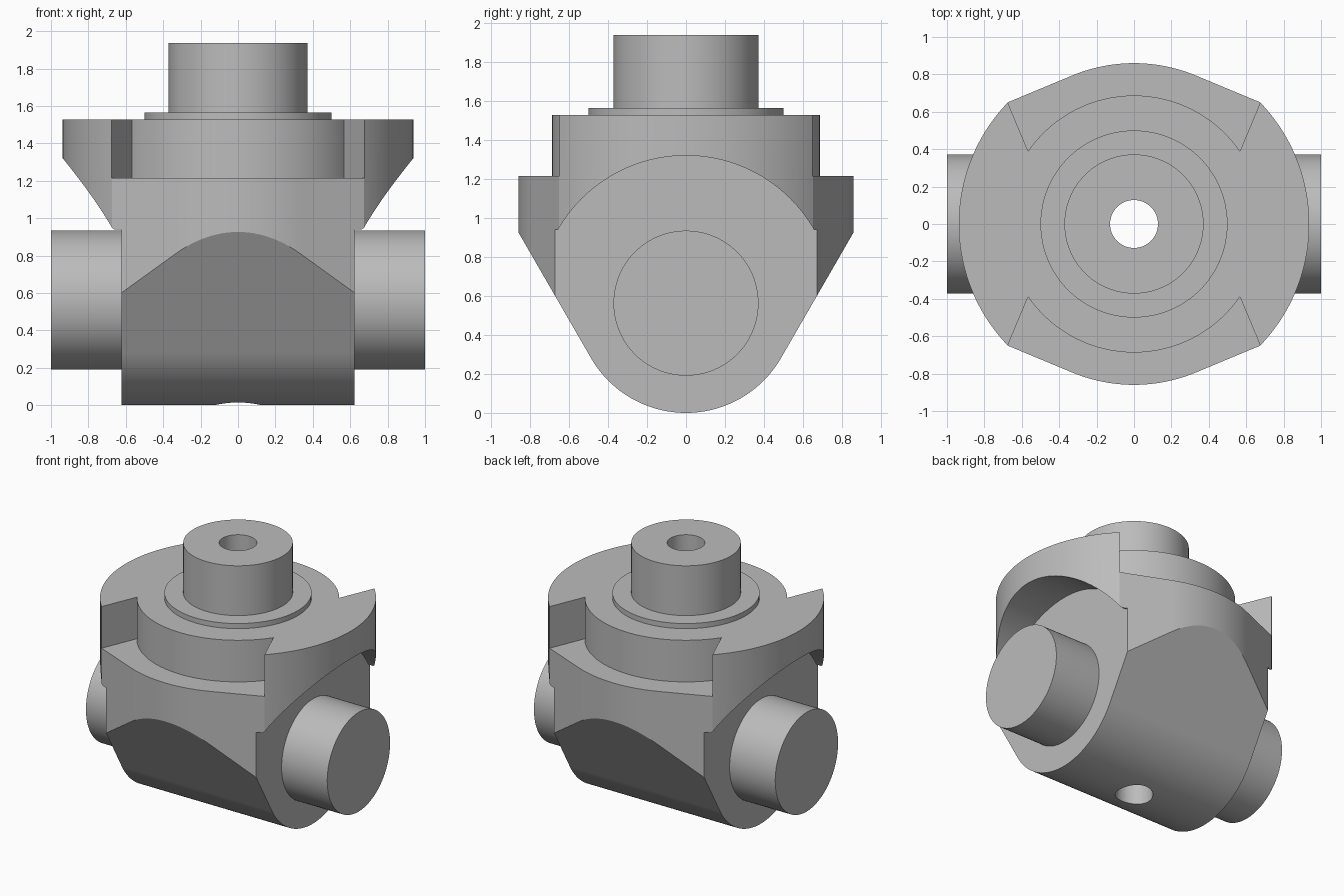
import bpy, bmesh
from math import sin, cos, radians
from mathutils import Vector

cube = bpy.data.objects.get("Cube")
if cube:
    bpy.data.objects.remove(cube, do_unlink=True)

AXIS_Z = 0.563      # height of the side pin axis
LOBE_R = 0.563      # radius of the rounded underside
CHEEK_X = 0.622     # flat side faces
DECK_Z = 1.527      # top of the body

grey = bpy.data.materials.new("steel grey")
grey.use_nodes = True
grey.diffuse_color = (0.5, 0.5, 0.5, 1)
grey.node_tree.nodes["Principled BSDF"].inputs["Base Color"].default_value = (0.5, 0.5, 0.5, 1)


def arc(r, a0, a1, n, cy=0.0):
    """Points on an arc, angles in degrees."""
    angles = [radians(a0 + (a1 - a0) * i / n) for i in range(n + 1)]
    return [(r * cos(a), cy + r * sin(a)) for a in angles]


def circle(r, cy=0.0, n=96):
    return arc(r, 0, 360, n, cy)[:-1]


def prism(name, outline, axis, lo, hi):
    """Extrude an outline: (x, y) along Z, or (y, z) along X."""
    bm = bmesh.new()
    place = (lambda p: (p[0], p[1], lo)) if axis == "Z" else (lambda p: (lo, p[0], p[1]))
    face = bm.faces.new([bm.verts.new(place(p)) for p in outline])
    top = bmesh.ops.extrude_face_region(bm, geom=[face])["geom"]
    shift = Vector((0, 0, hi - lo) if axis == "Z" else (hi - lo, 0, 0))
    bmesh.ops.translate(bm, vec=shift, verts=[v for v in top if isinstance(v, bmesh.types.BMVert)])
    bmesh.ops.recalc_face_normals(bm, faces=bm.faces)
    mesh = bpy.data.meshes.new(name)
    bm.to_mesh(mesh)
    bm.free()
    mesh.materials.append(grey)
    ob = bpy.data.objects.new(name, mesh)
    bpy.context.collection.objects.link(ob)
    return ob


def activate(ob):
    bpy.ops.object.select_all(action="DESELECT")
    ob.select_set(True)
    bpy.context.view_layer.objects.active = ob


def combine(ob, tool, operation="DIFFERENCE"):
    activate(ob)
    mod = ob.modifiers.new("cut", "BOOLEAN")
    mod.object, mod.operation, mod.solver = tool, operation, "EXACT"
    bpy.ops.object.modifier_apply(modifier=mod.name)


def helper(*args):
    ob = prism(*args)
    ob.hide_render = True
    return ob


# Body: plan outline, with round ears, tangent flats and bulged front and back
quarter = arc(0.937, 0, 44, 24) + arc(0.86, 67.5, 90, 12)
half = quarter + [(-x, y) for x, y in reversed(quarter[:-1])]
plan = half + [(x, -y) for x, y in reversed(half[1:-1])]
body = prism("body", plan, "Z", -0.1, DECK_Z)

# Side profile: round underside with tangent sloping flanks
lobe = arc(LOBE_R, -150, -30, 48, AXIS_Z)
flank_y, flank_z = lobe[-1]
reach = 1.0
out = (flank_y + reach * 0.5, flank_z + reach * 0.866)
lobe += [out, (out[0], 1.7), (-out[0], 1.7), (-out[0], out[1])]
lobe_tool = helper("lobe_tool", lobe, "X", -1.2, 1.2)
combine(body, lobe_tool, "INTERSECT")
tools = [lobe_tool]

# Arched clearance under each ear
arch = [(-1.1, -0.2), (1.1, -0.2), (1.1, 0.94)]
arch += arc(0.757, 29.9, 150.1, 64, AXIS_Z) + [(-1.1, 0.94)]
for lo, hi in ((CHEEK_X, 1.2), (-1.2, -CHEEK_X)):
    tools.append(helper("arch_tool", arch, "X", lo, hi))
    combine(body, tools[-1])

# Ledges in front and behind, around the round shoulder
ledge = arc(0.687, 145.5, 34.5, 64) + [(0.72, 0.757), (0.72, 1.1), (-0.72, 1.1), (-0.72, 0.757)]
for side in (1, -1):
    tools.append(helper("ledge_tool", [(x, y * side) for x, y in ledge], "Z", 1.215, 1.8))
    combine(body, tools[-1])

# Collar, boss and side pins
collar = prism("collar", circle(0.5), "Z", 1.45, 1.565)
boss = prism("boss", circle(0.372), "Z", 1.45, 1.938)
left_pin = prism("left_pin", circle(0.372, AXIS_Z), "X", 0.58, 1.0)
right_pin = prism("right_pin", circle(0.372, AXIS_Z), "X", -1.0, -0.58)

# Vertical bore through everything
bore = helper("bore_tool", circle(0.128, 0, 64), "Z", -0.3, 2.2)
tools.append(bore)
for ob in (body, collar, boss):
    combine(ob, bore)

for tool in tools:
    bpy.data.objects.remove(tool, do_unlink=True)

# Smooth round surfaces, crisp edges
for ob in (body, collar, boss, left_pin, right_pin):
    activate(ob)
    bpy.ops.object.shade_smooth_by_angle(angle=radians(20))
    weighted = ob.modifiers.new("weighted normals", "WEIGHTED_NORMAL")
    weighted.keep_sharp = True
